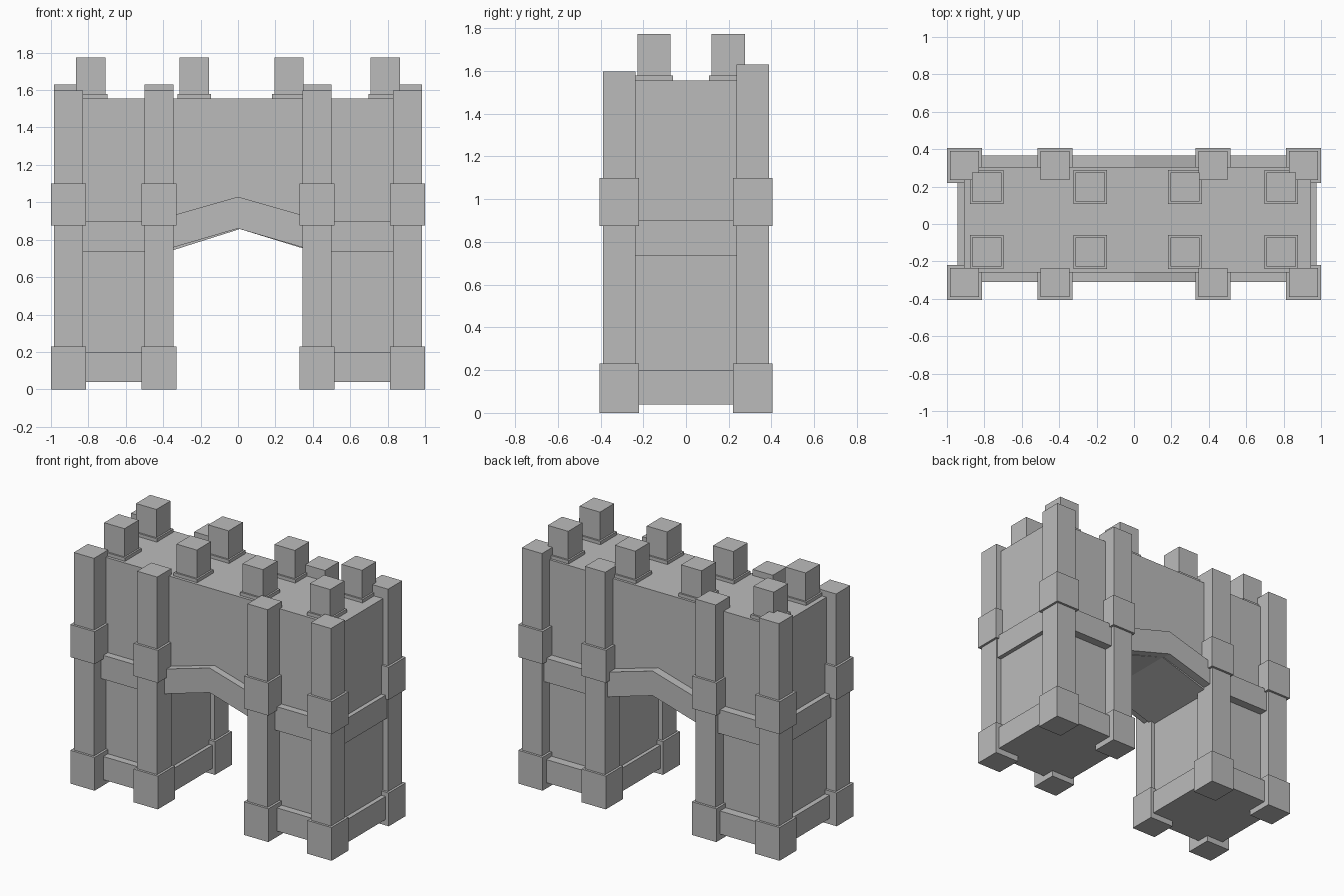
import bpy
import bmesh

old = bpy.data.objects.get("Cube")
if old:
    bpy.data.objects.remove(old, do_unlink=True)

# One plain stone colour
stone = bpy.data.materials.new("grey stone")
stone.use_nodes = True
GREY = (0.5, 0.5, 0.5, 1.0)
stone.diffuse_color = GREY
stone.node_tree.nodes["Principled BSDF"].inputs["Base Color"].default_value = GREY


def slab(name, outline, y0, y1):
    """Extrude an x-z outline from y0 to y1."""
    bm = bmesh.new()
    face = bm.faces.new([bm.verts.new((x, y0, z)) for x, z in outline])
    ext = bmesh.ops.extrude_face_region(bm, geom=[face])
    verts = [v for v in ext["geom"] if isinstance(v, bmesh.types.BMVert)]
    bmesh.ops.translate(bm, verts=verts, vec=(0, y1 - y0, 0))
    bmesh.ops.recalc_face_normals(bm, faces=bm.faces)
    mesh = bpy.data.meshes.new(name)
    bm.to_mesh(mesh)
    bm.free()
    mesh.materials.append(stone)
    obj = bpy.data.objects.new(name, mesh)
    bpy.context.collection.objects.link(obj)
    return obj


def box(name, x0, x1, y0, y1, z0, z1):
    return slab(name, [(x0, z0), (x1, z0), (x1, z1), (x0, z1)], y0, y1)


def post(name, x, y, half, z0, z1):
    return box(name, x - half, x + half, y - half, y + half, z0, z1)


# Main gatehouse wall with a peaked passage cut through it
FRONT, BACK = -0.26, 0.305
LEFT, RIGHT = 0.945, -0.91
INNER = 0.375
slab("gatehouse_wall",
     [(RIGHT, 0.04), (-INNER, 0.04), (-INNER, 0.735), (0.01, 0.857),
      (INNER, 0.745), (INNER, 0.04), (LEFT, 0.04), (LEFT, 1.555), (RIGHT, 1.555)],
     FRONT, BACK)

# Peaked mouldings over the passage, front and back
arch = [(-0.4, 0.743), (0, 0.86), (0.4, 0.743), (0.4, 0.915), (0, 1.03), (-0.4, 0.915)]
slab("front_arch_moulding", arch, -0.31, FRONT + 0.02)
slab("back_arch_moulding", arch, BACK - 0.02, 0.365)

# Projecting courses round each tower
for side, outer, sign in (("left", LEFT + 0.03, 1), ("right", RIGHT - 0.035, -1)):
    for part, inner, z0, z1 in (("plinth", 0.35, 0.04, 0.2), ("belt", 0.4, 0.735, 0.9)):
        x0, x1 = sorted((outer, sign * inner))
        box(f"{side}_{part}", x0, x1, -0.31, 0.365, z0, z1)

# Pillars with a foot block and a middle block
for row, y, top in (("front", -0.3125, 1.597), ("back", 0.3125, 1.63)):
    for i, x in enumerate((-0.907, -0.423, 0.423, 0.907), 1):
        post(f"{row}_pillar_{i}", x, y, 0.077, 0.0, top)
        post(f"{row}_pillar_foot_{i}", x, y, 0.093, 0.0, 0.23)
        post(f"{row}_pillar_band_{i}", x, y, 0.093, 0.875, 1.1)

# Battlement blocks on thin pads
for row, y in (("front", -0.15), ("back", 0.198)):
    for i, x in enumerate((-0.787, -0.234, 0.273, 0.787), 1):
        post(f"{row}_battlement_pad_{i}", x, y, 0.09, 1.54, 1.578)
        post(f"{row}_battlement_{i}", x, y, 0.078, 1.55, 1.773)
